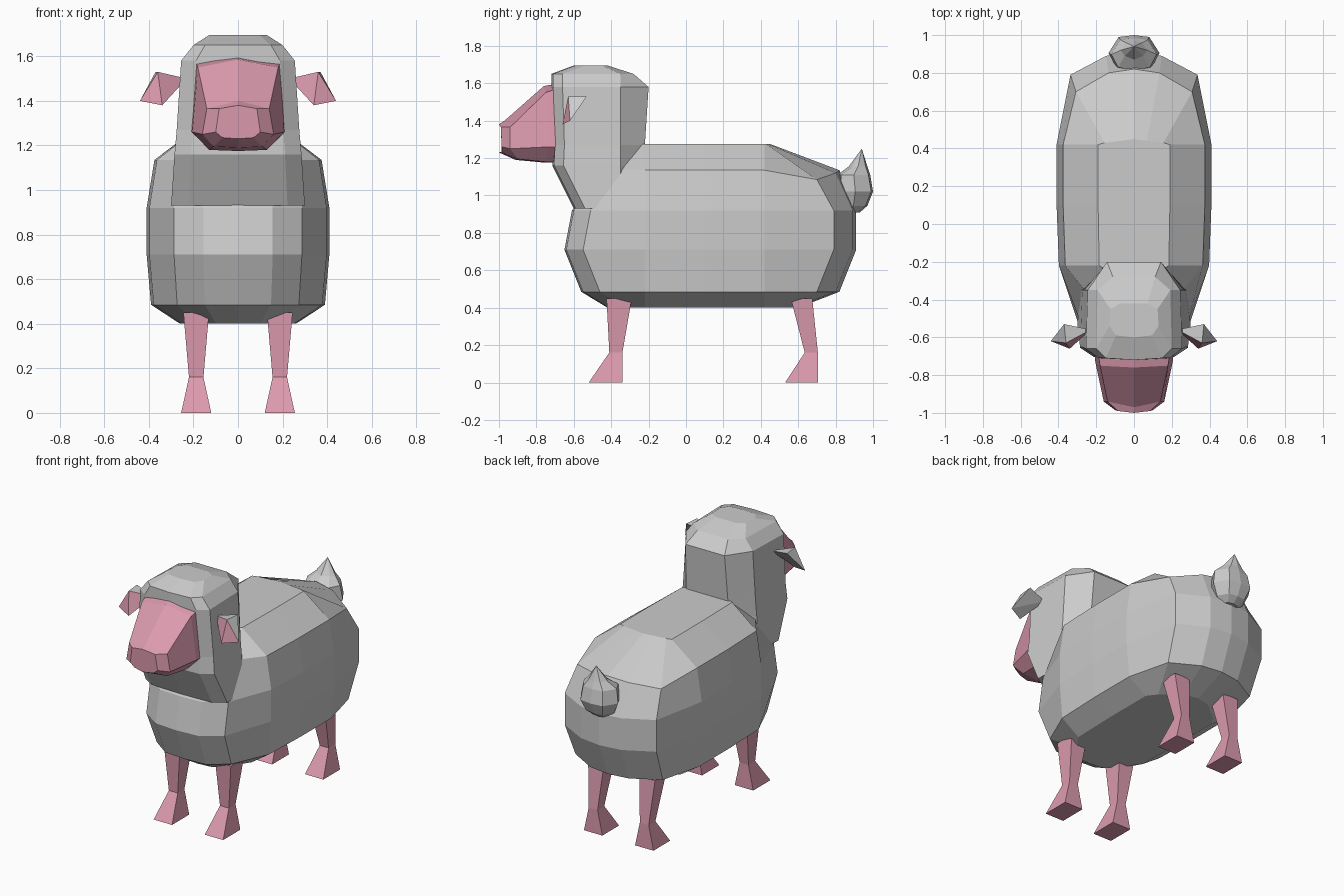
import bpy, bmesh

if "Cube" in bpy.data.objects:
    bpy.data.objects.remove(bpy.data.objects["Cube"])

pink = bpy.data.materials.new("pink_skin")
pink.diffuse_color = (0.72, 0.33, 0.43, 1)
pink.use_nodes = True
pink.node_tree.nodes["Principled BSDF"].inputs["Base Color"].default_value = pink.diffuse_color


def finish(name, bm, mat=None):
    bmesh.ops.recalc_face_normals(bm, faces=bm.faces[:])
    me = bpy.data.meshes.new(name)
    bm.to_mesh(me)
    bm.free()
    ob = bpy.data.objects.new(name, me)
    bpy.context.collection.objects.link(ob)
    if mat:
        me.materials.append(mat)
    return ob


def mirrored(half):
    """Close a half outline that starts and ends on x = 0."""
    return half + [(-x, y, z) for x, y, z in half[-2:0:-1]]


def loft(name, rings, mat=None, tip=None):
    bm = bmesh.new()
    rows = [[bm.verts.new(p) for p in r] for r in rings]
    n = len(rows[0])
    for a, b in zip(rows, rows[1:]):
        for i in range(n):
            j = (i + 1) % n
            bm.faces.new((a[i], a[j], b[j], b[i]))
    bm.faces.new(rows[0])
    if tip:
        t = bm.verts.new(tip)
        for i in range(n):
            bm.faces.new((rows[-1][i], rows[-1][(i + 1) % n], t))
    else:
        bm.faces.new(rows[-1])
    return finish(name, bm, mat)


# Woolly body: horizontal rings of (height, front, rear, half width)
def body_ring(z, f, r, w):
    drop = 0.05 if 1 < z < 1.2 else 0
    return mirrored([
        (0, f, z), (0.38 * w, f + 0.01, z), (0.7 * w, f + 0.1, z),
        (0.97 * w, -0.22, z), (w, 0.1, z), (w, 0.42, z),
        (0.82 * w, max(0.43, r - 0.12), z - drop),
        (0.36 * w, max(0.44, r - 0.02), z - drop * 0.3), (0, r, z)])


loft("body", [body_ring(*l) for l in [
    (0.40, -0.42, 0.60, 0.26), (0.485, -0.56, 0.82, 0.39),
    (0.71, -0.65, 0.91, 0.41), (0.92, -0.61, 0.91, 0.41),
    (1.135, -0.45, 0.82, 0.375), (1.275, -0.35, 0.45, 0.19)]])


# Neck and head wool
def head_ring(z, f, r, w):
    return mirrored([
        (0, f, z), (0.74 * w, f + 0.01, z), (w, f + 0.06, z),
        (0.96 * w, min(-0.35, r - 0.03), z), (0.56 * w, r, z), (0, r, z)])


loft("head_wool", [head_ring(*l) for l in [
    (0.93, -0.60, -0.25, 0.30), (1.16, -0.715, -0.24, 0.285),
    (1.27, -0.71, -0.22, 0.275), (1.58, -0.72, -0.20, 0.255),
    (1.65, -0.72, -0.28, 0.20), (1.695, -0.60, -0.42, 0.13)]])

# Pink face, lofted forward to the muzzle
face = [
    [(0, -0.68, 1.60), (0.19, -0.68, 1.575), (0.21, -0.68, 1.26), (0.13, -0.68, 1.18), (0, -0.68, 1.175)],
    [(0, -0.76, 1.585), (0.18, -0.75, 1.55), (0.205, -0.73, 1.26), (0.13, -0.75, 1.18), (0, -0.75, 1.175)],
    [(0, -0.97, 1.40), (0.14, -0.94, 1.365), (0.16, -0.94, 1.25), (0.11, -0.90, 1.195), (0, -0.91, 1.19)],
    [(0, -1.0, 1.38), (0.085, -0.99, 1.365), (0.10, -0.985, 1.26), (0.07, -0.985, 1.235), (0, -1.0, 1.23)]]
loft("face", [mirrored(r) for r in face], pink)

# Tail tuft
loft("tail", [mirrored([(0, f, z), (0.7 * w, f + 0.02, z), (w, (f + r) / 2, z),
                        (0.6 * w, r - 0.01, z), (0, r, z)])
              for z, f, r, w in [(0.91, 0.83, 0.93, 0.06), (0.945, 0.82, 0.97, 0.10),
                                 (1.02, 0.81, 1.0, 0.135), (1.11, 0.81, 0.985, 0.12),
                                 (1.155, 0.87, 0.97, 0.07)]],
     tip=(0, 0.94, 1.25))

# Ears: grey outside, pink towards the front
for side, s in (("left", 1), ("right", -1)):
    bm = bmesh.new()
    for x, y, z in [(0.23, -0.56, 1.50), (0.37, -0.53, 1.53), (0.44, -0.62, 1.40),
                    (0.34, -0.66, 1.38), (0.36, -0.63, 1.53)]:
        bm.verts.new((s * x, y, z))
    bmesh.ops.convex_hull(bm, input=bm.verts[:])
    ob = finish("ear_" + side, bm)
    ob.data.materials.append(None)
    ob.data.materials.append(pink)
    for p in ob.data.polygons:
        if p.normal.y < -0.3 and p.normal.x * s < 0.6:
            p.material_index = 1

# Four legs: levels of (z, y front, y rear, x inner, x outer)
legs = {"front_leg": [(0, -0.52, -0.34, 0.12, 0.255), (0.16, -0.41, -0.34, 0.155, 0.22),
                      (0.45, -0.425, -0.29, 0.13, 0.245)],
        "back_leg": [(0, 0.53, 0.705, 0.12, 0.255), (0.16, 0.635, 0.705, 0.155, 0.22),
                     (0.45, 0.56, 0.675, 0.13, 0.245)]}
for name, levels in legs.items():
    for side, s in (("left", 1), ("right", -1)):
        loft(name + "_" + side,
             [[(s * a, f, z), (s * b, f, z), (s * b, r, z), (s * a, r, z)]
              for z, f, r, a, b in levels], pink)
